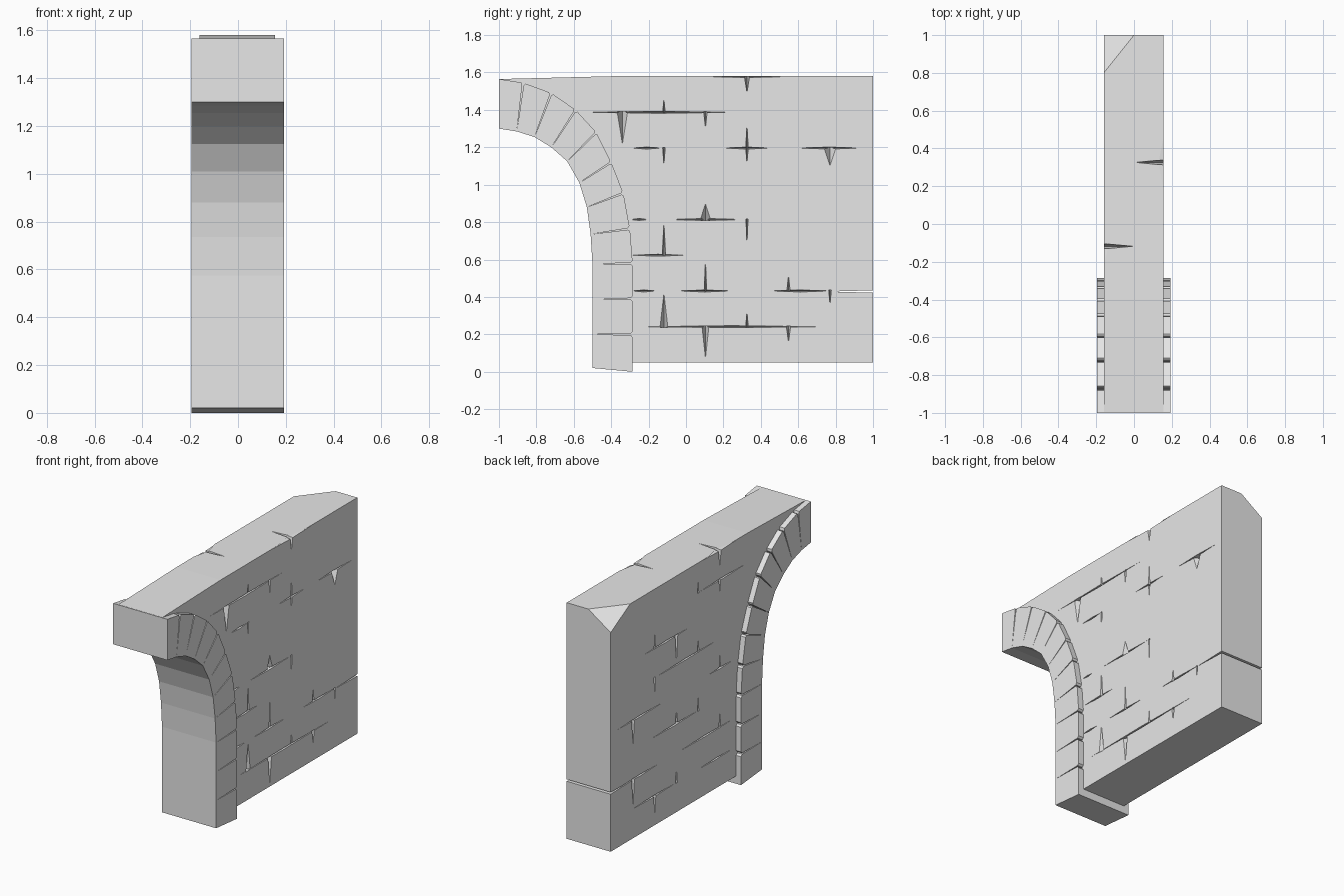
import bpy
import bmesh
from mathutils import Vector

cube = bpy.data.objects.get("Cube")
if cube:
    bpy.data.objects.remove(cube)

stone = bpy.data.materials.new("grey stone")
stone.use_nodes = True
GREY = (0.8, 0.8, 0.8, 1)
stone.diffuse_color = GREY
stone.node_tree.nodes["Principled BSDF"].inputs["Base Color"].default_value = GREY

BACK_X, FACE_X, ARCH_X = -0.16, 0.155, 0.193
TOP, BASE = 1.58, 0.05


def finish(bm, name):
    """Turn a bmesh into a named, flat-shaded stone object."""
    bmesh.ops.recalc_face_normals(bm, faces=bm.faces)
    mesh = bpy.data.meshes.new(name)
    bm.to_mesh(mesh)
    bm.free()
    mesh.materials.append(stone)
    obj = bpy.data.objects.new(name, mesh)
    bpy.context.collection.objects.link(obj)
    return obj


def prism(bm, outline, x0, x1):
    """Extrude a side outline (y, z) across the thickness."""
    face = bm.faces.new([bm.verts.new((x0, p[0], p[1])) for p in outline])
    out = bmesh.ops.extrude_face_region(bm, geom=[face])
    verts = [v for v in out["geom"] if isinstance(v, bmesh.types.BMVert)]
    bmesh.ops.translate(bm, verts=verts, vec=(x1 - x0, 0, 0))


def wedge(bm, side, outline, apex, depth):
    """Add a pyramid cutter that bites into one side of the wall."""
    face_x = FACE_X if side > 0 else BACK_X
    base = [bm.verts.new((face_x + side * 0.004, y, z)) for y, z in outline]
    tip = bm.verts.new((face_x - side * depth, apex[0], apex[1]))
    bm.faces.new(base)
    for a, b in zip(base, base[1:] + base[:1]):
        bm.faces.new((a, b, tip))


def bed_joint(bm, side, z, y0, y1):
    mid, h = (y0 + y1) / 2, 0.006
    wedge(bm, side, [(y0, z), (mid, z - h), (y1, z), (mid, z + h)], (mid, z), 0.04)


def head_joint(bm, side, y, z0, z1, width, depth=0.06):
    w = width / 2
    z0 -= 0.004 if z1 > z0 else -0.004
    wedge(bm, side, [(y - w, z0), (y + w, z0), (y, z1)], (y, z0), depth)


# Radial joints of the arch: inner and outer ends as (y, z)
joints = [(Vector(a), Vector(b)) for a, b in (
    ((-.5, .02), (-.285, 0)), ((-.5, .2), (-.285, .2)),
    ((-.5, .385), (-.285, .39)), ((-.5, .575), (-.285, .58)),
    ((-.51, .735), (-.3, .765)), ((-.53, .88), (-.335, .955)),
    ((-.57, 1.01), (-.4, 1.12)), ((-.635, 1.125), (-.48, 1.28)),
    ((-.72, 1.2), (-.59, 1.4)), ((-.81, 1.255), (-.72, 1.49)),
    ((-.905, 1.285), (-.87, 1.545)), ((-1, 1.3), (-1, 1.565)))]

# Arch stones, with tapered gaps and chipped outer corners
last = len(joints) - 2
for i in range(last + 1):
    (i0, o0), (i1, o1) = joints[i], joints[i + 1]
    along = (o1 - o0).normalized() * 0.004
    outline = [i0]
    if i == 0:
        outline.append(o0)
    else:
        outline += [i0.lerp(o0, 0.95) + along, o0.lerp(o1, 0.08)]
    if i == last:
        outline.append(o1)
    else:
        outline += [o1.lerp(o0, 0.08), i1.lerp(o1, 0.95) - along]
    outline.append(i1)
    bm = bmesh.new()
    prism(bm, outline, -ARCH_X - 0.002, ARCH_X)
    finish(bm, f"arch_stone_{i + 1}")

# Wall slab, set back slightly behind the arch soffit
soffit = [a.lerp(b, 0.12) for a, b in joints]
soffit[0].y = BASE
soffit[-1].x = -0.995
bm = bmesh.new()
prism(bm, [(1, BASE), (1, TOP), (-0.4, TOP), (-0.995, 1.565)] + soffit[::-1],
      BACK_X, FACE_X)

# Broken upper corner at the rear
a, b, c = Vector((0, 1, TOP)), Vector((BACK_X, .8, TOP)), Vector((BACK_X, 1, 1.47))
normal = (b - a).cross(c - a).normalized()
if normal.z < 0:
    normal.negate()
cut = bmesh.ops.bisect_plane(bm, geom=bm.verts[:] + bm.edges[:] + bm.faces[:],
                             plane_co=a, plane_no=normal, clear_outer=True)
rim = [e for e in cut["geom_cut"] if isinstance(e, bmesh.types.BMEdge)]
bmesh.ops.contextual_create(bm, geom=rim)
wall = finish(bm, "wall")

# Mortar joints by course height: spans along the wall
COURSE = [BASE + 0.191 * n for n in range(9)]
bed_right = {8: [(.1, .55)], 7: [(-.57, .28)],
             6: [(-.3, -.12), (.18, .47), (.57, .96)],
             4: [(-.3, -.2), (-.12, .33)], 3: [(-.3, 0)],
             2: [(-.3, -.15), (-.07, .27), (.42, .8)], 1: [(-.28, .77)]}
bed_left = {8: [(-.3, .07)], 7: [(-.4, .1)], 6: [(.18, .69)],
            5: [(-.1, .55)], 4: [(-.25, 0), (.45, .95)], 3: [(.1, .6)],
            2: [(-.25, .3), (.5, .9)], 1: [(-.25, .1), (.33, .8)]}

# Upright joints: column, course, length (minus is down), width
COLUMN = [-0.34 + 0.222 * n for n in range(6)]
head_right = [(1, 7, .08, .015), (0, 7, -.18, .06), (2, 7, -.09, .02),
              (1, 6, -.1, .015), (3, 6, .14, .015), (3, 6, -.09, .015),
              (5, 6, -.1, .07), (2, 4, .09, .06), (1, 3, .19, .02),
              (3, 4, -.15, .012), (2, 2, .18, .015), (4, 2, .09, .02),
              (5, 2, -.08, .015), (1, 1, .19, .045), (2, 1, -.18, .04),
              (3, 1, .09, .015), (4, 1, -.09, .025)]
head_left = [(1, 7, -.09, .02), (2, 7, .08, .015), (4, 6, .1, .015),
             (3, 6, -.19, .03), (4, 5, -.1, .02), (2, 5, .08, .02),
             (5, 4, -.18, .03), (1, 4, .1, .015), (3, 3, .09, .03),
             (2, 3, .1, .015), (5, 2, -.19, .03), (1, 2, .1, .02),
             (4, 1, -.12, .025), (3, 1, .1, .02), (0, 1, .15, .02)]

bm = bmesh.new()
for side, beds, heads in ((1, bed_right, head_right), (-1, bed_left, head_left)):
    for row, spans in beds.items():
        for y0, y1 in spans:
            bed_joint(bm, side, COURSE[row], y0, y1)
    for col, row, length, width in heads:
        head_joint(bm, side, COLUMN[col], COURSE[row], COURSE[row] + length, width)

# Deep cracks in the top edge and the open joint at the rear
head_joint(bm, 1, COLUMN[3], TOP, 1.49, 0.03, FACE_X)
head_joint(bm, -1, COLUMN[1], TOP, 1.47, 0.03, -BACK_X)
prism(bm, [(.77, .429), (1.02, .422), (1.02, .436)], -0.3, 0.3)
cutter = finish(bm, "joint_cutter")
cutter.hide_render = True

# Carve the joints, then discard the cutter
carve = wall.modifiers.new("carve joints", 'BOOLEAN')
carve.operation = 'DIFFERENCE'
carve.solver = 'EXACT'
carve.use_self = True
carve.object = cutter
bpy.context.view_layer.objects.active = wall
bpy.ops.object.modifier_apply(modifier=carve.name)
bpy.data.objects.remove(cutter)
